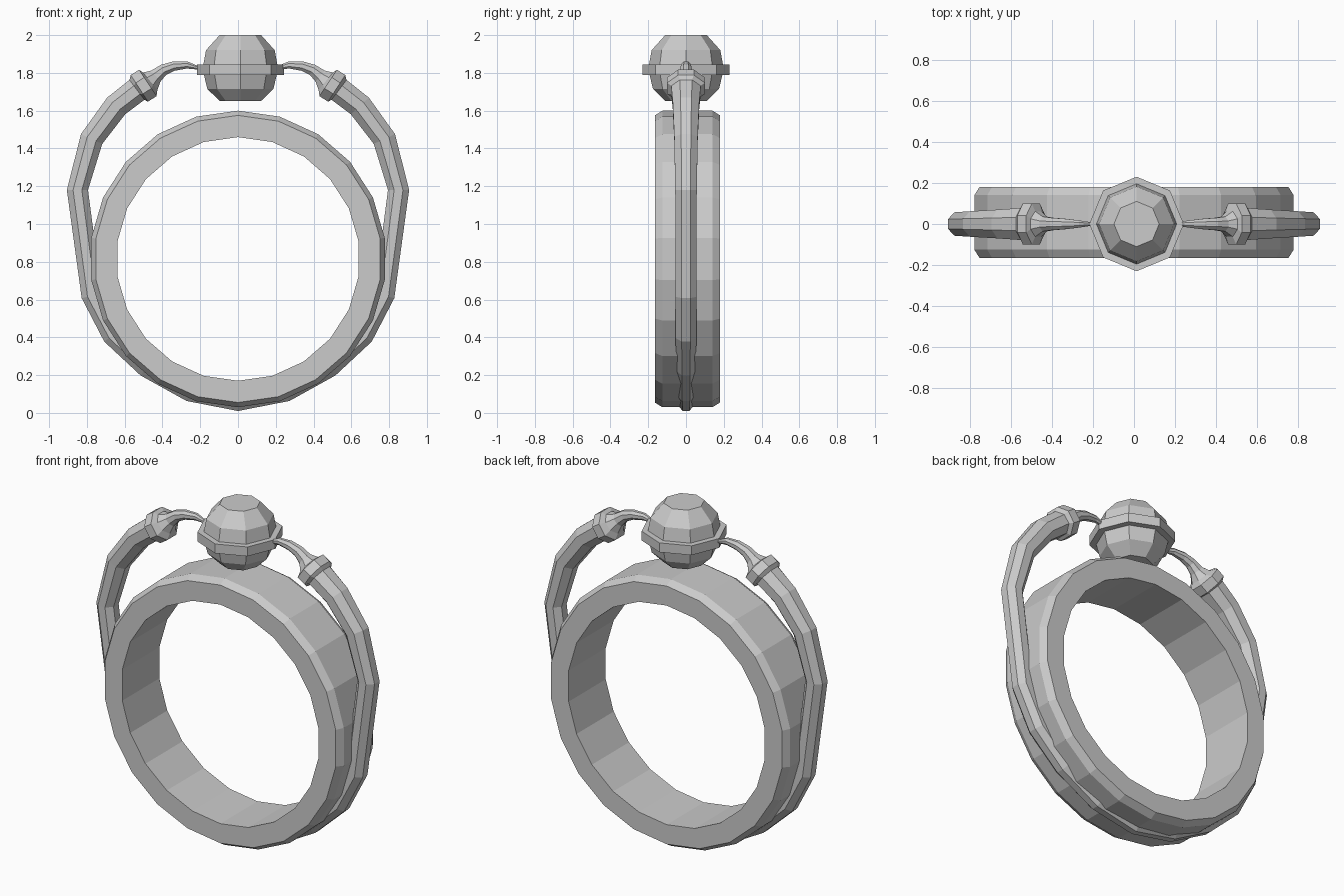
import bpy, bmesh
from math import cos, sin, pi
from mathutils import Vector

if "Cube" in bpy.data.objects:
    bpy.data.objects.remove(bpy.data.objects["Cube"], do_unlink=True)

metal = bpy.data.materials.new("grey metal")
metal.use_nodes = True
GREY = (0.6, 0.6, 0.6, 1)
metal.diffuse_color = GREY
metal.node_tree.nodes["Principled BSDF"].inputs["Base Color"].default_value = GREY


def build(name, rings, loop=False, caps=(False, False)):
    """Skin a list of point rings into a flat-shaded object."""
    bm = bmesh.new()
    rows = [[bm.verts.new(p) for p in ring] for ring in rings]
    n = len(rows[0])
    pairs = list(zip(rows, rows[1:])) + ([(rows[-1], rows[0])] if loop else [])
    for a, b in pairs:
        for i in range(n):
            j = (i + 1) % n
            bm.faces.new((a[i], a[j], b[j], b[i]))
    for wanted, row in zip(caps, (rows[0], rows[-1])):
        if wanted:
            bm.faces.new(row)
    bmesh.ops.recalc_face_normals(bm, faces=bm.faces)
    mesh = bpy.data.meshes.new(name)
    bm.to_mesh(mesh)
    bm.free()
    mesh.materials.append(metal)
    obj = bpy.data.objects.new(name, mesh)
    bpy.context.collection.objects.link(obj)
    return obj


def lathe_z(profile, sides, cx):
    """Rings around a vertical axis from (radius, z) pairs."""
    turn = [2 * pi * i / sides for i in range(sides)]
    return [[(cx + r * cos(a), r * sin(a), z) for a in turn] for r, z in profile]


# Finger band: bevelled outer edges, 22 sides
SIDES, CENTRE = 22, 0.815
section = [(0.645, -0.165), (0.76, -0.165), (0.785, -0.125),
           (0.785, 0.14), (0.76, 0.18), (0.645, 0.18)]
band = [[(r * sin(2 * pi * i / SIDES), y, CENTRE + r * cos(2 * pi * i / SIDES))
         for i in range(SIDES)] for r, y in section]
build("band", band, loop=True)

# Faceted bead and the collar around its middle
bead = [(0.11, 1.652), (0.175, 1.715), (0.2, 1.82), (0.182, 1.92), (0.11, 2.0)]
build("bead", lathe_z(bead, 8, 0.0125), caps=(True, True))
rim = [(0.19, 1.79), (0.23, 1.79), (0.23, 1.845), (0.19, 1.845)]
build("bead_rim", lathe_z(rim, 8, 0.0125), loop=True)

# Side arms: x, z, radius in the ring plane, radius in depth
path = [(0, 0.06, 0.05, 0.042), (0.255, 0.11, 0.05, 0.048),
        (0.485, 0.24, 0.052, 0.052), (0.665, 0.41, 0.054, 0.055),
        (0.775, 0.62, 0.054, 0.055), (0.85, 1.18, 0.056, 0.057),
        (0.775, 1.45, 0.062, 0.062), (0.645, 1.625, 0.065, 0.07),
        (0.535, 1.71, 0.066, 0.078),                      # arm meets collar
        (0.522, 1.718, 0.084, 0.1), (0.478, 1.747, 0.084, 0.1),
        (0.465, 1.756, 0.06, 0.062), (0.435, 1.783, 0.038, 0.036),
        (0.395, 1.816, 0.03, 0.03), (0.34, 1.836, 0.025, 0.026),
        (0.27, 1.842, 0.019, 0.018), (0.205, 1.825, 0.008, 0.008)]
arm = []
for k, (x, z, rp, ry) in enumerate(path):
    before, after = path[max(k - 1, 0)], path[min(k + 1, len(path) - 1)]
    along = Vector((after[0] - before[0], 0, after[1] - before[1])).normalized()
    if k == 0:
        along = Vector((1, 0, 0))
    across = Vector((along.z, 0, -along.x))
    ring = []
    for i in range(8):
        a = 2 * pi * (i + 0.5) / 8
        grow = 1 / cos(pi / 8)
        ring.append(Vector((x, 0, z)) + across * (rp * grow * cos(a))
                    + Vector((0, ry * grow * sin(a), 0)))
    arm.append(ring)
arms = build("side_arms", arm, caps=(False, True))
mirror = arms.modifiers.new("mirror", "MIRROR")
mirror.use_axis = (True, False, False)
